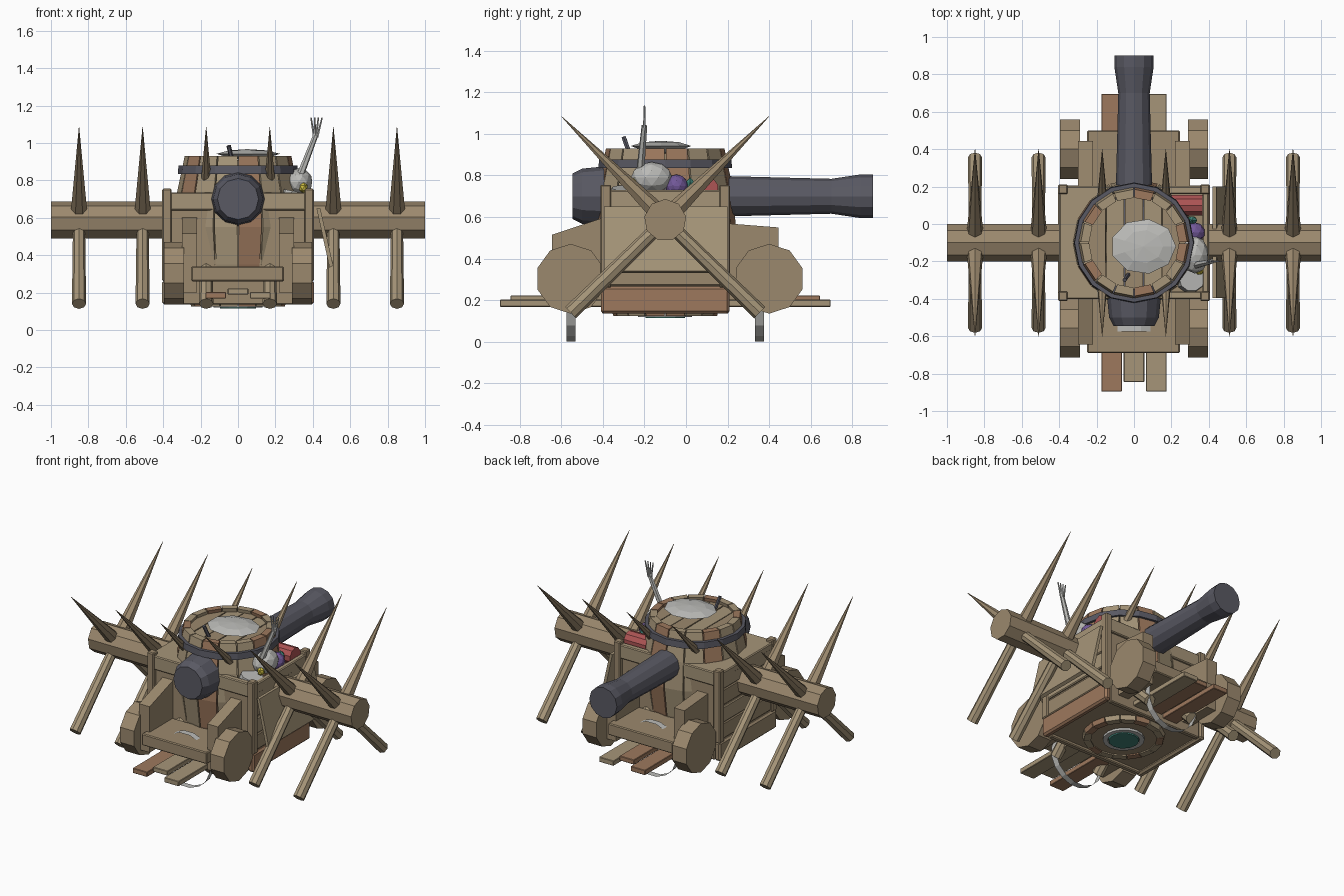
import bpy, bmesh, math, random
from mathutils import Vector, Matrix

if "Cube" in bpy.data.objects:
    bpy.data.objects.remove(bpy.data.objects["Cube"])

random.seed(4)
CY = -0.1  # fore-aft centre of the vehicle


def mat(name, rgb):
    m = bpy.data.materials.new(name)
    m.diffuse_color = (*rgb, 1)
    m.use_nodes = True
    m.node_tree.nodes["Principled BSDF"].inputs["Base Color"].default_value = m.diffuse_color
    return m


WOOD = mat("wood", (0.33, 0.25, 0.155))
PALE = mat("pale_wood", (0.38, 0.30, 0.19))
RED_WOOD = mat("red_wood", (0.34, 0.19, 0.11))
IRON = mat("iron", (0.10, 0.10, 0.125))
STEEL = mat("steel", (0.50, 0.50, 0.48))
RED = mat("red_cloth", (0.42, 0.09, 0.09))
PURPLE = mat("purple_cloth", (0.17, 0.10, 0.32))
TEAL = mat("teal", (0.05, 0.22, 0.18))
YELLOW = mat("yellow", (0.6, 0.5, 0.05))


def finish(name, bm, m):
    bmesh.ops.recalc_face_normals(bm, faces=bm.faces)
    me = bpy.data.meshes.new(name)
    bm.to_mesh(me)
    bm.free()
    me.materials.append(m)
    o = bpy.data.objects.new(name, me)
    bpy.context.collection.objects.link(o)
    return o


def box(name, x, y, z, m=WOOD, bevel=0.006):
    """Box from (min, max) pairs with a small chamfer."""
    bm = bmesh.new()
    bmesh.ops.create_cube(bm, size=1)
    for v in bm.verts:
        v.co = Vector(((x[0] + x[1]) / 2 + v.co.x * (x[1] - x[0]),
                       (y[0] + y[1]) / 2 + v.co.y * (y[1] - y[0]),
                       (z[0] + z[1]) / 2 + v.co.z * (z[1] - z[0])))
    if bevel:
        bmesh.ops.bevel(bm, geom=bm.edges[:], offset=bevel, segments=1, affect='EDGES')
    return finish(name, bm, m)


def prism(name, pts, axis, m=WOOD):
    """Extrude a polygon of 3D points along a vector."""
    bm = bmesh.new()
    f = bm.faces.new([bm.verts.new(p) for p in pts])
    r = bmesh.ops.extrude_face_region(bm, geom=[f])
    bm.faces.ensure_lookup_table()
    bmesh.ops.translate(bm, vec=axis, verts=[g for g in r["geom"] if isinstance(g, bmesh.types.BMVert)])
    return finish(name, bm, m)


def rod(name, a, b, r1, r2, n=8, m=WOOD):
    """Round bar or spike between two points."""
    a, b = Vector(a), Vector(b)
    d = b - a
    bm = bmesh.new()
    bmesh.ops.create_cone(bm, cap_ends=True, segments=n, radius1=r1, radius2=r2, depth=d.length,
                          matrix=Matrix.Translation((a + b) / 2) @ d.to_track_quat('Z', 'Y').to_matrix().to_4x4())
    return finish(name, bm, m)


def lathe(name, prof, n, m, a0=0.0, a1=math.tau, frame=Matrix.Identity(4)):
    """Spin a closed (radius, height) loop; a partial turn gets end caps."""
    bm = bmesh.new()
    full = a1 - a0 > 6.28
    rings = []
    for i in range(n if full else n + 1):
        t = a0 + (a1 - a0) * i / n
        rings.append([bm.verts.new(frame @ Vector((r * math.cos(t), r * math.sin(t), z))) for r, z in prof])
    k = len(prof)
    for i in range(n):
        p, q = rings[i], rings[(i + 1) % len(rings)]
        for j in range(k):
            bm.faces.new((p[j], q[j], q[(j + 1) % k], p[(j + 1) % k]))
    if not full:
        bm.faces.new(rings[0])
        bm.faces.new(rings[-1])
    bmesh.ops.remove_doubles(bm, verts=bm.verts, dist=1e-5)
    return finish(name, bm, m)


def ball(name, c, s, m, sub=2):
    bm = bmesh.new()
    bmesh.ops.create_icosphere(bm, subdivisions=sub, radius=1,
                               matrix=Matrix.Translation(c) @ Matrix.Diagonal((*s, 1)))
    return finish(name, bm, m)


# hull: core, flared base frame, corner posts and top rails
box("hull", (-0.385, 0.385), (-0.385, 0.185), (0.155, 0.69))
box("left_deck", (-0.40, -0.15), (-0.40, 0.20), (0.69, 0.735), PALE)
for s in (-1, 1):
    box("base_side_beam", sorted((s * 0.36, s * 0.405)), (-0.41, 0.21), (0.135, 0.265), RED_WOOD if s > 0 else WOOD, 0.012)
    box("base_end_beam", (-0.36, 0.36), sorted((CY + s * 0.27, CY + s * 0.305)), (0.135, 0.265))
    box("top_end_rail", (-0.39, 0.39), sorted((CY + s * 0.26, CY + s * 0.302)), (0.64, 0.735), PALE)
    for t in (-1, 1):
        box("corner_post", sorted((s * 0.355, s * 0.405)), sorted((CY + t * 0.26, CY + t * 0.312)), (0.26, 0.755))
box("right_top_rail", (0.365, 0.40), (-0.38, 0.18), (0.66, 0.73), PALE)
for s in (-1, 1):
    for i in range(4):
        z = 0.27 + i * 0.115
        box("side_plank", sorted((s * 0.37, s * (0.392 + 0.006 * (i % 2)))), (-0.37, 0.17), (z, z + 0.108), PALE if i % 2 else WOOD)

# leaning shield on the right side
prism("leaning_shield", [(0.42, -0.395, 0.65), (0.44, -0.395, 0.65), (0.51, -0.395, 0.34), (0.49, -0.395, 0.33)],
      (0, 0.595, 0), PALE)

# barrel turret made of staves
outer = [(0.25, 0.125), (0.312, 0.35), (0.34, 0.55), (0.325, 0.74), (0.285, 0.93)]
inner = [(r - 0.045, z) for r, z in reversed(outer)]
at = Matrix.Translation((0, CY, 0))
N = 16
for i in range(N):
    a = math.tau * i / N
    lathe("barrel_stave", outer + inner, 1, PALE if i % 3 else RED_WOOD, a + 0.012, a + math.tau / N - 0.012, at)
lathe("barrel_hoop", [(0.30, 0.835), (0.322, 0.835), (0.318, 0.878), (0.29, 0.878)], N, IRON, frame=at)
rod("barrel_bottom", (0, CY, 0.135), (0, CY, 0.16), 0.24, 0.24, N)
lathe("bottom_ring", [(0.10, 0.12), (0.13, 0.12), (0.13, 0.14), (0.10, 0.14)], 16, STEEL, frame=at)
rod("bottom_plate", (0, CY, 0.115), (0, CY, 0.14), 0.095, 0.10, 12, TEAL)

# plank lid
R = 0.25
for i in range(5):
    a, b = -R + i * 0.1 + 0.003, -R + (i + 1) * 0.1 - 0.003
    xs = [a + (b - a) * j / 3 for j in range(4)]
    h = [math.sqrt(R * R - x * x) for x in xs]
    pts = [(x, CY - y, 0.87) for x, y in zip(xs, h)] + [(x, CY + y, 0.87) for x, y in zip(xs[::-1], h[::-1])]
    prism("lid_plank", pts, (0, 0, 0.035 + 0.006 * random.random()), PALE if i % 2 else WOOD)

# pale dish and peg on the lid
dish = Matrix.Translation((0.05, -0.12, 0)) @ Matrix.Diagonal((0.175, 0.148, 1, 1))
lathe("lid_dish", [(0, 0.905), (0.6, 0.92), (1, 0.942), (0.6, 0.96), (0, 0.967)], 9, STEEL, frame=dish)
rod("lid_peg", (-0.03, -0.27, 0.90), (-0.05, -0.30, 0.985), 0.012, 0.012, 6, IRON)

# cannon: fat breech in front, flared muzzle behind
gun = Matrix.Translation((0, 0, 0.70)) @ Matrix.Rotation(-math.pi / 2, 4, 'X')
lathe("cannon", [(0, -0.545), (0.11, -0.545), (0.133, -0.50), (0.145, -0.38), (0.14, -0.25), (0.098, 0.15),
                 (0.084, 0.70), (0.105, 0.84), (0.105, 0.90), (0, 0.90)], 12, IRON, frame=gun)

# spiked log across the hull
rod("cross_log", (-1, CY, 0.585), (1, CY, 0.585), 0.102, 0.102, 9)
for x in (0.17, 0.51, 0.85):
    for sx in (-1, 1):
        for sy in (-1, 1):
            c = (sx * x, CY, 0.585)
            rod("log_spike", c, (sx * x, CY + sy * 0.5, 1.085), 0.05, 0.001, 7)
            rod("log_strut", c, (sx * x, CY + sy * 0.455, 0.14), 0.032, 0.038, 8, PALE)

# chassis ends: beam, cheek plates, wheels, planks, straps
for s, reach, slope in ((-1, 0.59, (0.60, 0.515)), (1, 0.60, (0.57, 0.55))):
    def Y(d):
        return CY + s * d
    box("chassis_beam", (-0.25, 0.245), sorted((Y(0.29), Y(reach))), (0.26, 0.34))
    tip = 0.545
    for sx in (-1, 1):
        prism("cheek_plate", [(sx * 0.22, Y(0.29), 0.20), (sx * 0.22, Y(tip), 0.20),
                              (sx * 0.22, Y(tip), slope[1]), (sx * 0.22, Y(0.29), slope[0])], (sx * 0.08, 0, 0))
        wy = -0.555 if s < 0 else 0.40
        rod("wheel", (sx * 0.29, wy, 0.303), (sx * 0.395, wy, 0.303), 0.168, 0.168, 10)
        box("end_plank", sorted((sx * 0.065, sx * 0.175)), sorted((Y(0.29), Y(0.795))), (0.168, 0.202),
            RED_WOOD if sx < 0 else PALE, 0.003)
    box("end_plank_middle", (-0.055, 0.055), sorted((Y(0.29), Y(0.745))), (0.19, 0.222),
        RED_WOOD if s > 0 else PALE, 0.003)
    # thin metal strap looped round the beam and planks
    bm = bmesh.new()
    ring = []
    for i in range(16):
        a = math.tau * (i + 0.5) / 16
        p = (0.19 * math.cos(a), 0.1835 * math.sin(a) + 0.18)
        ring.append([bm.verts.new((p[0], Y(w), p[1])) for w in (0.432, 0.476)])
    for i in range(16):
        p, q = ring[i], ring[(i + 1) % 16]
        bm.faces.new((p[0], p[1], q[1], q[0]))
    finish("beam_strap", bm, STEEL)

# cargo in the right-hand bay
ball("pot", (0.325, -0.165, 0.79), (0.075, 0.10, 0.075), STEEL)
ball("purple_bundle", (0.32, -0.045, 0.75), (0.06, 0.055, 0.055), PURPLE)
ball("small_yellow_bead", (0.35, -0.25, 0.76), (0.025, 0.025, 0.03), YELLOW, 1)
ball("green_bundle", (0.31, 0.02, 0.75), (0.03, 0.025, 0.04), TEAL, 1)
rod("rolled_cloth", (0.20, 0.10, 0.735), (0.365, 0.10, 0.735), 0.058, 0.058, 10, RED)
rod("plate_stack", (0.30, -0.29, 0.69), (0.31, -0.29, 0.74), 0.08, 0.07, 10, STEEL)

# fork standing in the pot
rod("fork_handle", (0.33, -0.22, 0.82), (0.415, -0.20, 1.04), 0.02, 0.014, 6, STEEL)
for i in range(4):
    d = (i - 1.5) * 0.02
    rod("fork_tine", (0.415 + d * 0.3, -0.20, 1.03), (0.42 + d, -0.20, 1.135), 0.007, 0.004, 5, STEEL)
